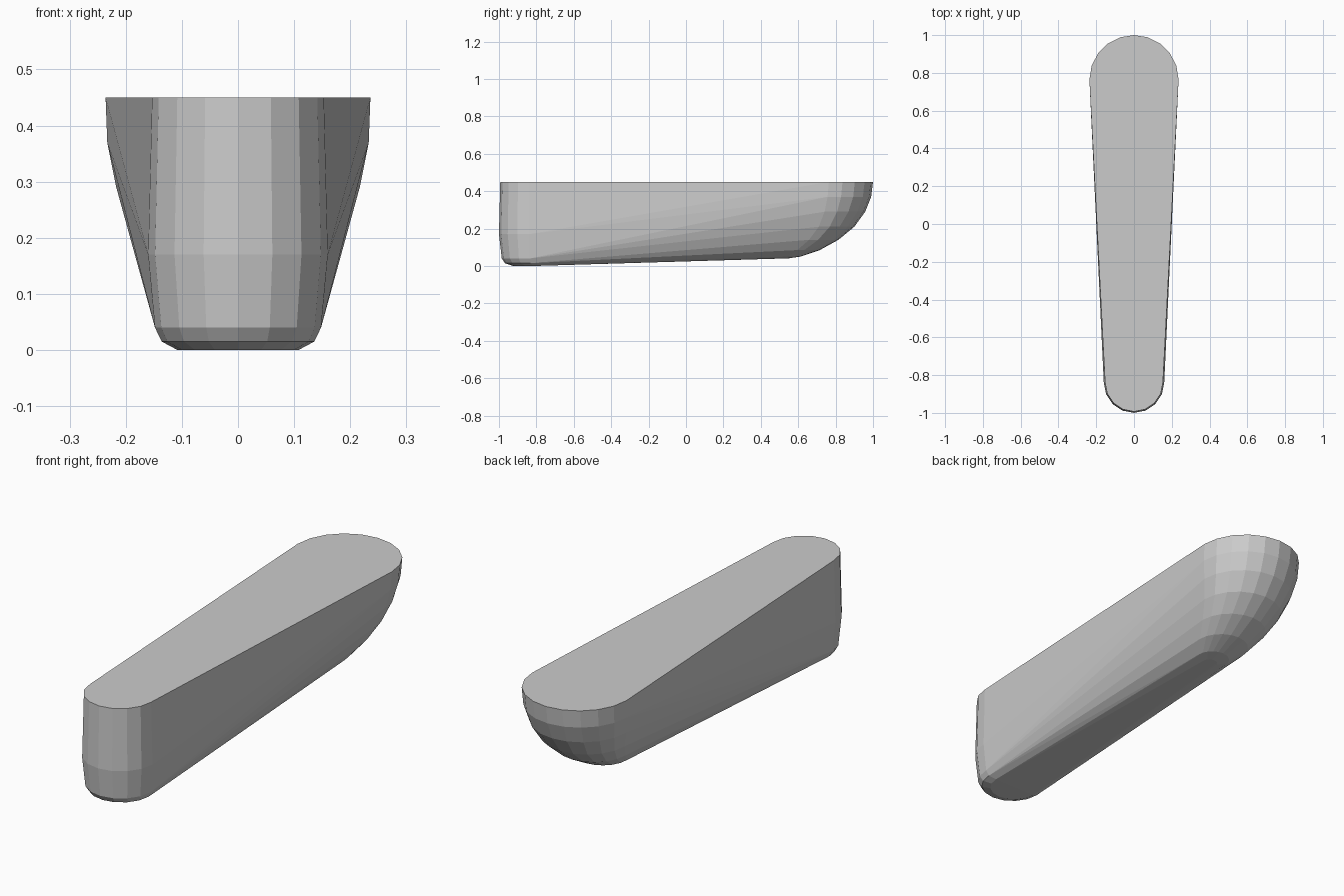
import bpy, bmesh, math

if "Cube" in bpy.data.objects:
    bpy.data.objects.remove(bpy.data.objects["Cube"])

# Half-round rings (z, half width, y of the outermost point)
BACK_BOWL = [(0.45, 0.236, 1.0), (0.37, 0.233, 0.99), (0.29, 0.217, 0.958),
             (0.21, 0.19, 0.90), (0.14, 0.157, 0.815), (0.085, 0.12, 0.715),
             (0.05, 0.075, 0.61), (0.041, 0.035, 0.55)]
FRONT_END = [(0.45, 0.153, -0.993), (0.17, 0.16, -1.0), (0.04, 0.148, -0.985),
             (0.015, 0.136, -0.968), (0.0, 0.108, -0.925)]


def half_ring(bm, z, half_width, tip, side, steps):
    """Add a half circle of points whose bulge faces +y or -y."""
    centre = tip - side * half_width
    for i in range(steps + 1):
        a = math.pi * i / steps
        bm.verts.new((half_width * math.cos(a),
                      centre + side * half_width * math.sin(a), z))


bm = bmesh.new()
# Rounded bowl at the back
for ring in BACK_BOWL:
    half_ring(bm, *ring, 1, 10)
# Narrow upright rounded front
for ring in FRONT_END:
    half_ring(bm, *ring, -1, 8)

# Skin both ends into one solid tapered body
hull = bmesh.ops.convex_hull(bm, input=bm.verts)
loose = {g for g in hull["geom_interior"] + hull["geom_unused"]
         if isinstance(g, bmesh.types.BMVert)}
bmesh.ops.delete(bm, geom=list(loose), context='VERTS')
bmesh.ops.dissolve_limit(bm, angle_limit=math.radians(1),
                         verts=bm.verts, edges=bm.edges)
bmesh.ops.recalc_face_normals(bm, faces=bm.faces)

mesh = bpy.data.meshes.new("tapered_body")
bm.to_mesh(mesh)
bm.free()
body = bpy.data.objects.new("tapered_body", mesh)
bpy.context.collection.objects.link(body)
